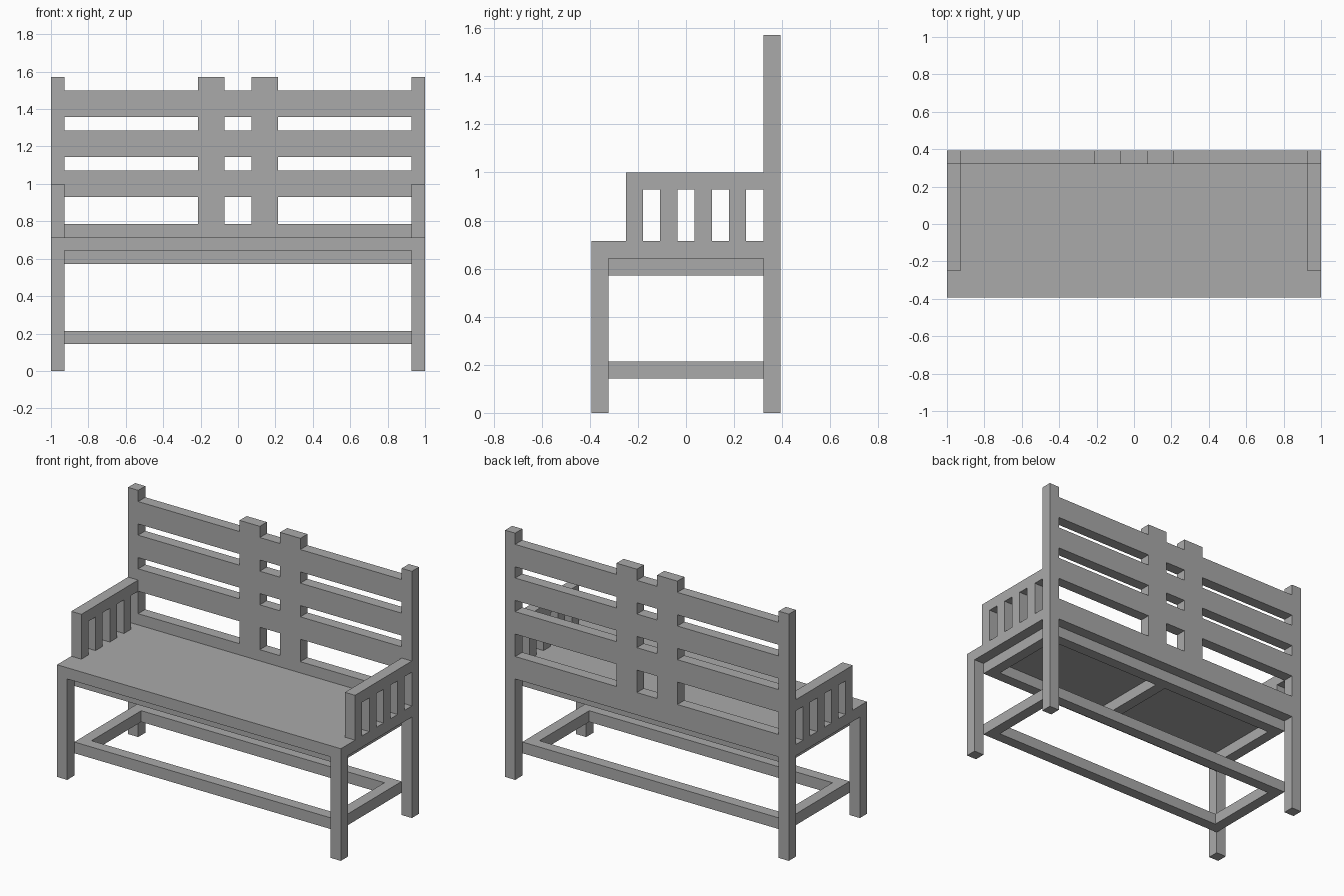
import bpy
import bmesh
from mathutils import Matrix, Vector

cube = bpy.data.objects.get("Cube")
if cube:
    bpy.data.objects.remove(cube, do_unlink=True)

U = 1 / 14                # the bench is built on a module: 28 x 11 x 22
HALF_X, HALF_Y = 14, 5.5  # half width and half depth in modules

grey = bpy.data.materials.new("plain_grey")
grey.use_nodes = True
grey.diffuse_color = (0.4, 0.4, 0.4, 1)
grey.node_tree.nodes["Principled BSDF"].inputs["Base Color"].default_value = (0.4, 0.4, 0.4, 1)


def part(name, *boxes):
    """One object from boxes given as x, y and z ranges in modules."""
    bm = bmesh.new()
    for spans in boxes:
        low, high = (Vector(c) * U for c in zip(*spans))
        size = high - low
        place = Matrix.Translation((low + high) / 2) @ Matrix.Diagonal((*size, 1))
        bmesh.ops.create_cube(bm, size=1, matrix=place)
    mesh = bpy.data.meshes.new(name)
    bm.to_mesh(mesh)
    bm.free()
    mesh.materials.append(grey)
    obj = bpy.data.objects.new(name, mesh)
    bpy.context.collection.objects.link(obj)


def mirrored(span, side):
    return span if side > 0 else (-span[1], -span[0])


def ring(name, z):
    """Rectangular frame set one module inside the legs."""
    x, y = HALF_X - 1, HALF_Y - 1
    bars = [((-x, x), mirrored((y - 1, y), s), z) for s in (1, -1)]
    bars += [(mirrored((x - 1, x), s), (1 - y, y - 1), z) for s in (1, -1)]
    part(name, *bars)


post_x = (HALF_X - 1, HALF_X)
back_y = (HALF_Y - 1, HALF_Y)

# Seat board, notched around the back posts
part("seat",
     ((-HALF_X, HALF_X), (-HALF_Y, HALF_Y - 1), (9, 10)),
     ((1 - HALF_X, HALF_X - 1), back_y, (9, 10)))

# Frames under the seat and near the floor
ring("seat_apron", (8, 9))
ring("leg_stretcher", (2, 3))
part("seat_brace", ((-0.5, 0.5), (2 - HALF_Y, HALF_Y - 2), (8, 9)))

for side, label in ((1, "left"), (-1, "right")):
    x = mirrored(post_x, side)
    part(label + "_front_leg", (x, mirrored(back_y, -1), (0, 9)))
    part(label + "_back_post", (x, back_y, (0, 22)))
    # Armrest: top bar and four slats
    part(label + "_arm_rail", (x, (-3.5, 4.5), (13, 14)))
    part(label + "_arm_slats",
         *[(x, (y, y + 1), (10, 13)) for y in (-3.5, -1.5, 0.5, 2.5)])
    # Broad upright in the middle of the back
    part(label + "_back_upright", (mirrored((1, 3), side), back_y, (11, 22)))

# Horizontal back rails, split around the uprights
part("back_bottom_rail", ((1 - HALF_X, HALF_X - 1), back_y, (10, 11)))
for name, z in (("lower", 13), ("middle", 16), ("upper", 19)):
    part(name + "_back_rail",
         *[(x, back_y, (z, z + 2))
           for x in ((1 - HALF_X, -3), (-1, 1), (3, HALF_X - 1))])
